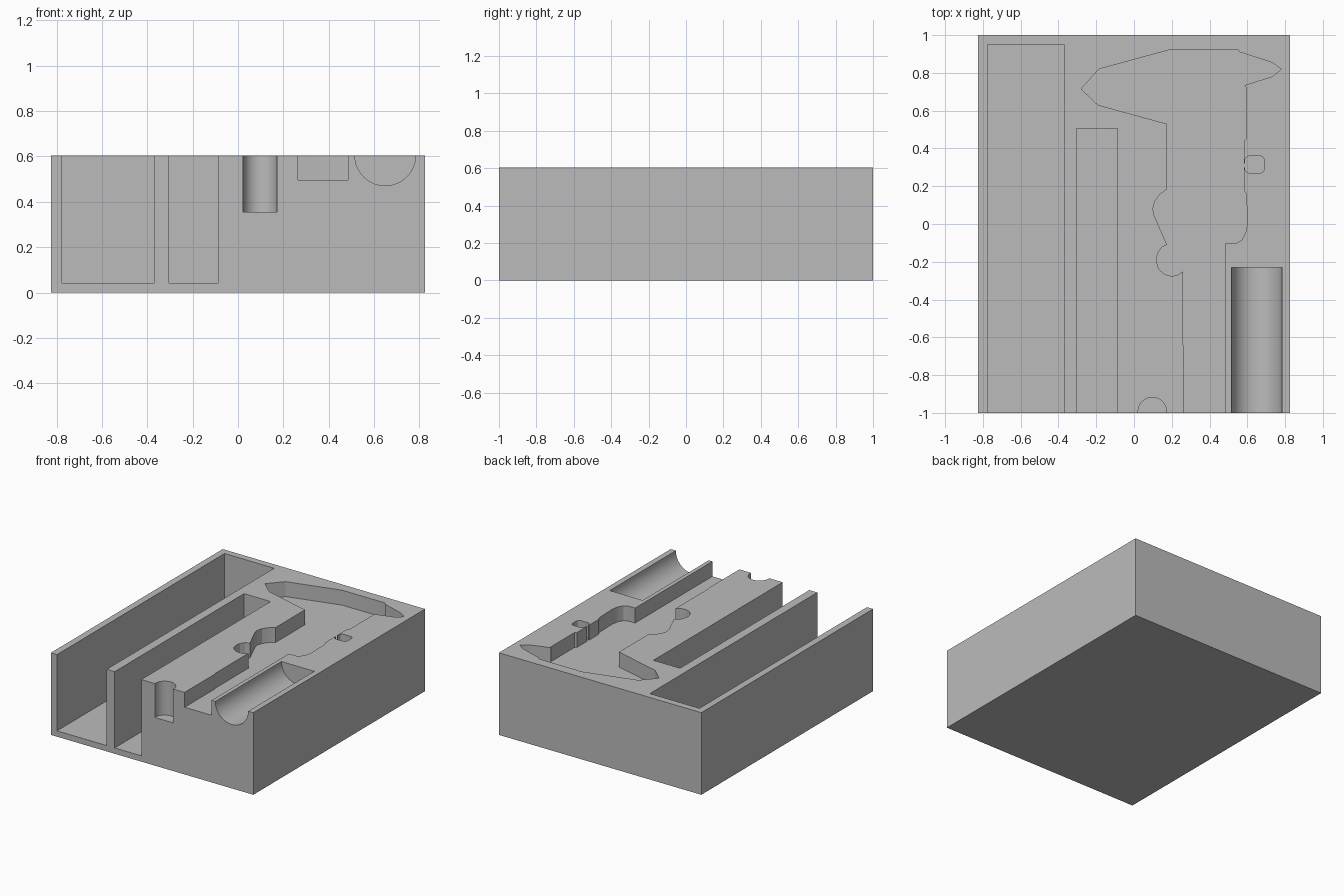
import bpy
import bmesh
import math
from mathutils import Matrix, Vector

cube = bpy.data.objects.get("Cube")
if cube:
    bpy.data.objects.remove(cube, do_unlink=True)

TOP, OVER, FRONT = 0.605, 0.7, -1.1    # block top, cutter overshoot heights
FLOOR, POCKET = 0.043, 0.495           # deep slot floor, tool pocket floor

grey = bpy.data.materials.new("plain grey")
grey.use_nodes = True
colour = (0.5, 0.5, 0.5, 1)
grey.diffuse_color = colour
grey.node_tree.nodes["Principled BSDF"].inputs["Base Color"].default_value = colour


def make_object(name, bm):
    bmesh.ops.recalc_face_normals(bm, faces=bm.faces)
    mesh = bpy.data.meshes.new(name)
    bm.to_mesh(mesh)
    bm.free()
    mesh.materials.append(grey)
    obj = bpy.data.objects.new(name, mesh)
    bpy.context.collection.objects.link(obj)
    return obj


def prism(name, outline, z0, z1):
    bm = bmesh.new()
    face = bm.faces.new([bm.verts.new((x, y, z0)) for x, y in outline])
    top = bmesh.ops.extrude_face_region(bm, geom=[face])["geom"]
    verts = [g for g in top if isinstance(g, bmesh.types.BMVert)]
    bmesh.ops.translate(bm, verts=verts, vec=(0, 0, z1 - z0))
    return make_object(name, bm)


def box(name, x0, x1, y0, y1, z0, z1):
    return prism(name, [(x0, y0), (x1, y0), (x1, y1), (x0, y1)], z0, z1)


def cylinder(name, start, end, radius):
    a, b = Vector(start), Vector(end)
    turn = (b - a).to_track_quat("Z", "Y").to_matrix().to_4x4()
    bm = bmesh.new()
    bmesh.ops.create_cone(bm, cap_ends=True, segments=64, radius1=radius,
                          radius2=radius, depth=(b - a).length,
                          matrix=Matrix.Translation((a + b) / 2) @ turn)
    return make_object(name, bm)


# Solid block
block = box("storage_block", -0.825, 0.825, -1, 1, 0, TOP)

# Tool-shaped pocket: handle channel, thumb bulges, head, trigger side
tool_outline = [
    (0.265, FRONT), (0.265, -0.65), (0.26, -0.64), (0.26, -0.25),
    (0.235, -0.268), (0.2, -0.277), (0.16, -0.265), (0.13, -0.237),
    (0.119, -0.195), (0.125, -0.155), (0.145, -0.125), (0.175, -0.11),
    (0.122, 0.01), (0.105, 0.05), (0.1, 0.08), (0.11, 0.12),
    (0.135, 0.155), (0.175, 0.185), (0.175, 0.53),
    (-0.19, 0.63), (-0.28, 0.715), (-0.185, 0.82), (0.2, 0.925),
    (0.55, 0.925), (0.56, 0.91), (0.73, 0.855), (0.78, 0.82),
    (0.73, 0.78), (0.585, 0.735), (0.595, 0.72), (0.595, 0.45),
    (0.582, 0.44), (0.582, 0.18), (0.595, 0.16), (0.6, 0.0),
    (0.59, -0.05), (0.57, -0.085), (0.545, -0.1), (0.485, -0.1),
    (0.485, FRONT),
]

# Rounded side notch beside the tool pocket
notch_outline = []
for cx, cy, start in ((0.665, 0.335, 0), (0.612, 0.335, 90),
                      (0.612, 0.295, 180), (0.665, 0.295, 270)):
    for step in range(5):
        angle = math.radians(start + step * 22.5)
        notch_outline.append((cx + 0.025 * math.cos(angle),
                              cy + 0.025 * math.sin(angle)))

cutters = [
    box("wide_slot", -0.775, -0.37, FRONT, 0.95, FLOOR, OVER),
    box("narrow_slot", -0.305, -0.088, FRONT, 0.505, FLOOR, OVER),
    prism("tool_pocket", tool_outline, POCKET, OVER),
    prism("side_notch", notch_outline, POCKET, OVER),
    box("notch_mouth", 0.57, 0.62, 0.3, 0.32, POCKET, OVER),
    cylinder("round_trough", (0.649, FRONT, TOP), (0.649, -0.23, TOP), 0.134),
    cylinder("upright_hole", (0.097, -0.993, 0.355), (0.097, -0.993, OVER), 0.075),
]

# Carve every recess out of the block
bpy.ops.object.select_all(action="DESELECT")
bpy.context.view_layer.objects.active = block
block.select_set(True)
for cutter in cutters:
    cutter.hide_render = True
    cut = block.modifiers.new(cutter.name, "BOOLEAN")
    cut.operation = "DIFFERENCE"
    cut.solver = "EXACT"
    cut.object = cutter
    bpy.ops.object.modifier_apply(modifier=cut.name)
    bpy.data.objects.remove(cutter, do_unlink=True)

bpy.ops.object.shade_smooth_by_angle(angle=math.radians(20))
